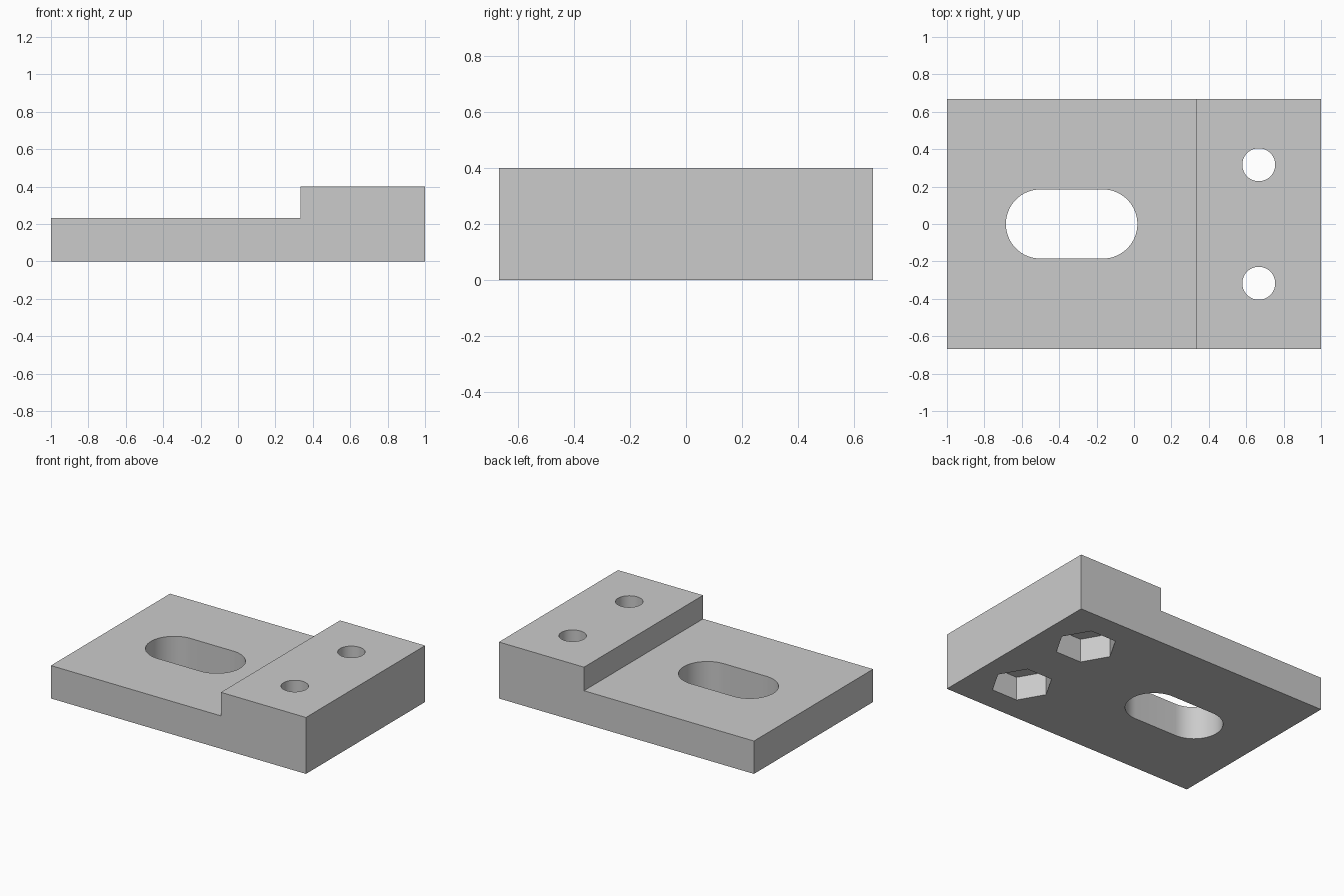
import bpy
import bmesh
from math import cos, sin, pi, radians
from mathutils import Vector

cube = bpy.data.objects.get("Cube")
if cube:
    bpy.data.objects.remove(cube, do_unlink=True)

grey = bpy.data.materials.new("light grey")
grey.use_nodes = True
colour = (0.6, 0.6, 0.6, 1)
grey.diffuse_color = colour
grey.node_tree.nodes["Principled BSDF"].inputs["Base Color"].default_value = colour


def prism(name, outline, offset):
    """Extrude a closed outline of 3D points along offset."""
    bm = bmesh.new()
    face = bm.faces.new([bm.verts.new(p) for p in outline])
    top = bmesh.ops.extrude_face_region(bm, geom=[face])
    moved = [v for v in top["geom"] if isinstance(v, bmesh.types.BMVert)]
    bmesh.ops.translate(bm, verts=moved, vec=Vector(offset))
    bmesh.ops.recalc_face_normals(bm, faces=bm.faces)
    mesh = bpy.data.meshes.new(name)
    bm.to_mesh(mesh)
    bm.free()
    mesh.materials.append(grey)
    obj = bpy.data.objects.new(name, mesh)
    bpy.context.collection.objects.link(obj)
    return obj


def arc(x, y, z, radius, start, sweep, steps):
    return [(x + radius * cos(start + sweep * i / steps),
             y + radius * sin(start + sweep * i / steps), z)
            for i in range(steps)]


def cut(target, cutter):
    """Subtract the cutter, then discard it."""
    cutter.hide_render = True
    mod = target.modifiers.new("cut", 'BOOLEAN')
    mod.operation = 'DIFFERENCE'
    mod.solver = 'EXACT'
    mod.object = cutter
    bpy.ops.object.modifier_apply(modifier=mod.name)
    bpy.data.objects.remove(cutter, do_unlink=True)


# Stepped plate
half_depth = 0.667
profile = [(-1, 0), (1, 0), (1, 0.4), (0.333, 0.4), (0.333, 0.233), (-1, 0.233)]
plate = prism("stepped_plate", [(x, -half_depth, z) for x, z in profile],
              (0, 2 * half_depth, 0))
bpy.context.view_layer.objects.active = plate
plate.select_set(True)

# Long rounded slot through the thin part
low, through = -0.1, (0, 0, 0.7)
slot_radius = 0.185
right_end = arc(-0.167, 0, low, slot_radius, -pi / 2, pi, 32)
left_end = arc(-0.5, 0, low, slot_radius, pi / 2, pi, 32)
slot = (right_end + [(-0.167, slot_radius, low)]
        + left_end + [(-0.5, -slot_radius, low)])
cut(plate, prism("slot_cutter", slot, through))

# Bolt holes with hexagonal nut pockets underneath
for y in (-0.317, 0.317):
    cut(plate, prism("hole_cutter", arc(0.667, y, low, 0.088, 0, 2 * pi, 64), through))
    cut(plate, prism("pocket_cutter", arc(0.667, y, low, 0.2, 0, 2 * pi, 6),
                     (0, 0, 0.167 - low)))

bpy.ops.object.shade_smooth_by_angle(angle=radians(30))
